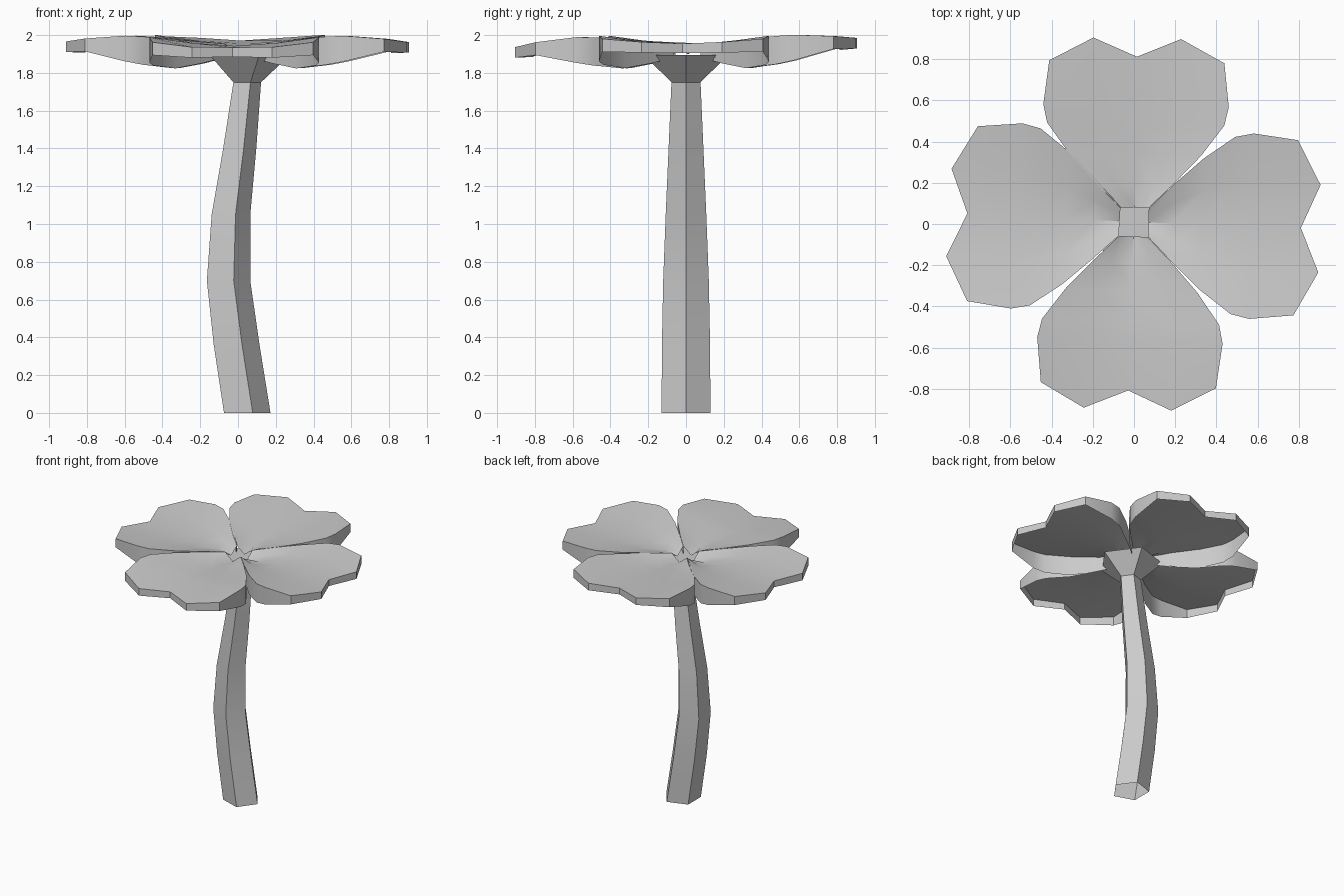
import bpy, bmesh
from math import cos, sin, radians, pi

if "Cube" in bpy.data.objects:
    bpy.data.objects.remove(bpy.data.objects["Cube"])


def finish(name, bm, smooth=False):
    bmesh.ops.recalc_face_normals(bm, faces=bm.faces)
    me = bpy.data.meshes.new(name)
    bm.to_mesh(me)
    bm.free()
    ob = bpy.data.objects.new(name, me)
    bpy.context.collection.objects.link(ob)
    if smooth:
        bpy.ops.object.select_all(action='DESELECT')
        bpy.context.view_layer.objects.active = ob
        ob.select_set(True)
        bpy.ops.object.shade_smooth_by_angle(angle=radians(30))
    return ob


# Curved five-sided stem, open underneath, with a flared head: (z, centre x, radius)
STEM = [(0, .036, .136), (.36, -.02, .134), (.7, -.062, .127), (1.05, -.048, .113),
        (1.4, .0, .097), (1.75, .041, .081), (1.895, .04, .235)]
bm = bmesh.new()
rings = [[bm.verts.new((cx + r * cos(i * 2 * pi / 5), r * sin(i * 2 * pi / 5), z))
          for i in range(5)] for z, cx, r in STEM]
for a, b in zip(rings, rings[1:]):
    for i in range(5):
        j = (i + 1) % 5
        bm.faces.new((a[i], a[j], b[j], b[i]))
bm.faces.new(rings[-1])
finish("stem", bm, True)


# Leaflet rows: distance, half width, top z (middle, side), rim bottom z (middle, side)
ROWS = [(.07, .07, 1.9, 1.955, 1.88, 1.88),
        (.19, .19, 1.922, 1.965, 1.882, 1.85),
        (.33, .32, 1.937, 1.978, 1.887, 1.825),
        (.48, .43, 1.946, 1.992, 1.892, 1.843),
        (.57, .45, 1.95, 1.996, 1.896, 1.86),
        (.785, .425, 1.955, 1.98, 1.905, 1.912)]
COLS = (-1, -.5, 0, .5, 1)


def leaflet(name, angle, tilt):
    """Curved top sheet with a rim hanging from its outline; open underneath."""
    bm = bmesh.new()
    ca, sa = cos(radians(angle)), sin(radians(angle))

    def point(k, u, low):
        row = ROWS[k]
        d, w = row[0], u * row[1]
        mid, edge = row[2 + 2 * low], row[3 + 2 * low]
        if k == len(ROWS) - 1:              # heart-shaped outer edge
            d = {0: .81, .5: .9, 1: .785}[abs(u)]
        f = abs(u) ** (1 if k == 0 else 1.3 if k == 1 else 1.6)
        z = mid + (edge - mid) * f + tilt * (d / .9) ** 3
        return bm.verts.new((d * ca - w * sa, .01 * (1 - d) + d * sa + w * ca, z))

    grid = [[point(k, u, 0) for u in COLS] for k in range(len(ROWS))]
    for a, b in zip(grid, grid[1:]):
        for i in range(len(COLS) - 1):
            bm.faces.new((a[i], a[i + 1], b[i + 1], b[i]))
    # rim, following the outline from one base corner round to the other
    last = len(ROWS) - 1
    path = ([(k, 0) for k in range(last)] + [(last, i) for i in range(5)]
            + [(k, 4) for k in range(last - 1, -1, -1)])
    low = [point(k, COLS[i], 1) for k, i in path]
    top = [grid[k][i] for k, i in path]
    for i in range(len(path) - 1):
        bm.faces.new((top[i], top[i + 1], low[i + 1], low[i]))
    finish(name, bm, True)


for side, angle, tilt in (("right", -1.5, 0), ("back", 89, .022),
                          ("left", 176.5, .003), ("front", 268, -.027)):
    leaflet(side + "_leaflet", angle, tilt)
